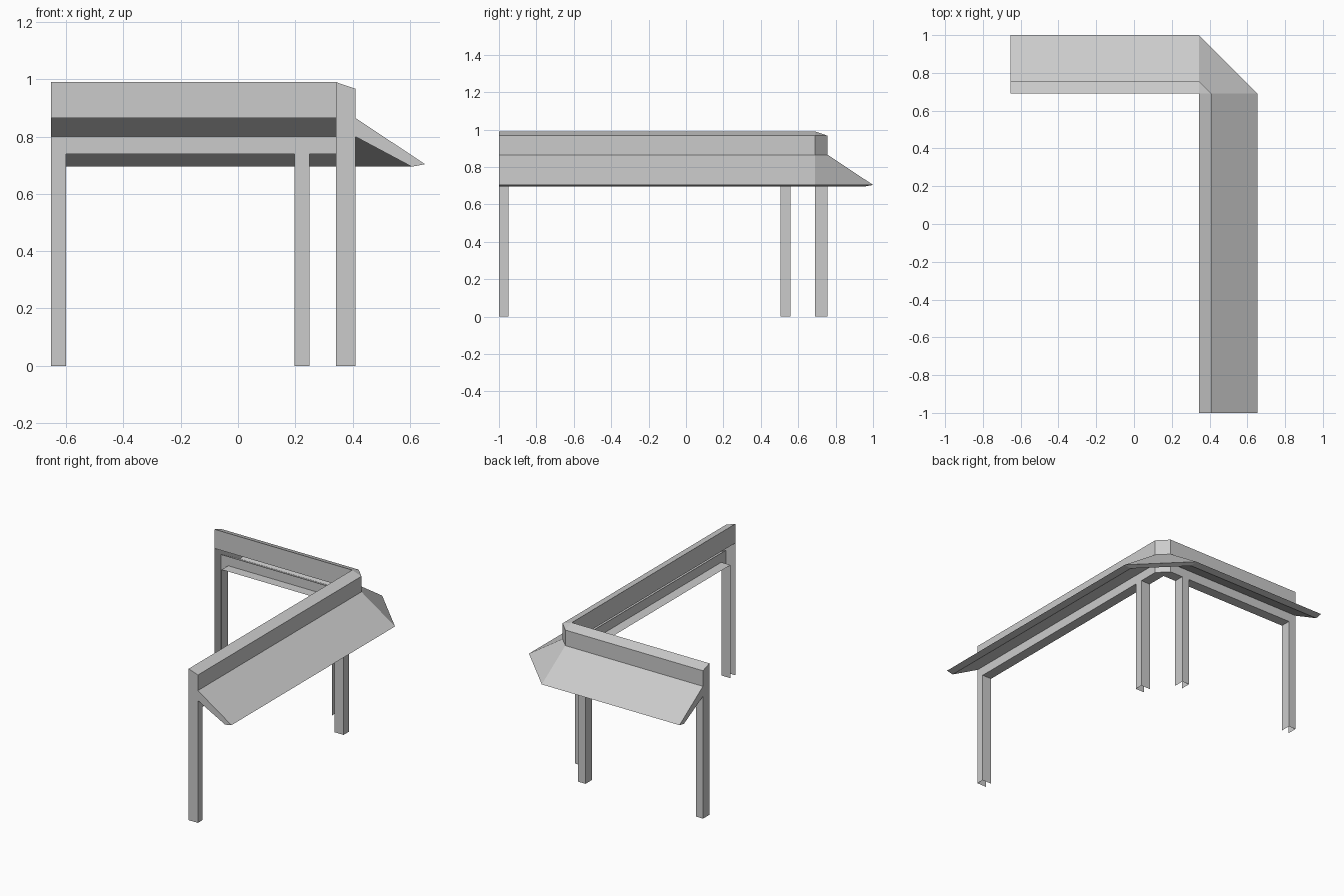
import bpy, bmesh
from mathutils import Vector

if "Cube" in bpy.data.objects:
    bpy.data.objects.remove(bpy.data.objects["Cube"])

# Inner corner of the L plan, arm lengths and section depth
CX, CY = 0.343, 0.69
LENGTH = (0.996, 1.69)          # arm 0 runs to -x, arm 1 runs to -y
P = 0.067                       # post and beam depth
LEDGE = 0.74
POSTS = (((0.093, 0.146), (0.944, 0.996)),
         ((0.131, 0.184), (1.64, 1.69)))
# Section as (distance out from the wall line, height)
SECTION = [(P, LEDGE), (P, 0.80), (0.264, 0.695), (0.31, 0.704),
           (P, 0.865), (P, 0.967), (0, 0.99), (0, 0.865)]


def place(arm, s, d, z):
    """s = distance along the arm from the corner, d = distance outward."""
    return Vector((CX - s, CY + d, z) if arm == 0 else (CX + d, CY - s, z))


def direction(arm, s, d, z):
    return place(arm, s, d, z) - place(arm, 0, 0, 0)


def face(bm, pts, hint=None):
    f = bm.faces.new([bm.verts.new(p) for p in pts])
    f.normal_update()
    if hint is not None and f.normal.dot(hint) < 0:
        f.normal_flip()


def finish(bm, name):
    bmesh.ops.remove_doubles(bm, verts=bm.verts, dist=1e-5)
    me = bpy.data.meshes.new(name)
    bm.to_mesh(me)
    bm.free()
    ob = bpy.data.objects.new(name, me)
    bpy.context.collection.objects.link(ob)


# Parapet and sloping awning: one section swept round the corner
bm = bmesh.new()
stations = [(0, LENGTH[0]), (0, 0), (1, 0), (1, LENGTH[1])]
rings = [[bm.verts.new(place(a, s, d, z)) for d, z in SECTION] for a, s in stations]
for r, q in zip(rings, rings[1:]):
    for j in range(len(SECTION) - 1):
        quad = [r[j], r[j + 1], q[j + 1], q[j]]
        if len({tuple(round(c, 5) for c in v.co) for v in quad}) > 2:
            bm.faces.new(quad)
# End panels, running down to the ground as the outer post sides
for arm in (0, 1):
    L = LENGTH[arm]
    outline = [(0, 0), (P, 0)] + SECTION[1:7]
    face(bm, [place(arm, L, d, z) for d, z in outline], direction(arm, 1, 0, 0))
finish(bm, "awning_and_parapet")

# Ledge under the lower beam, interrupted at the posts
bm = bmesh.new()
down = Vector((0, 0, -1))
for arm in (0, 1):
    (a0, a1), (b0, b1) = POSTS[arm]
    for s0, s1 in ((0, a0), (a1, b0)):
        face(bm, [place(arm, s, d, LEDGE) for s, d in
                  ((s0, 0), (s1, 0), (s1, P), (s0, P))], down)
face(bm, [place(0, 0, 0, LEDGE), place(0, 0, P, LEDGE), place(1, 0, P, LEDGE)], down)
finish(bm, "beam_ledge")

# Channel-shaped posts, open towards the wall
for arm in (0, 1):
    for k, (s0, s1) in enumerate(POSTS[arm]):
        bm = bmesh.new()
        face(bm, [place(arm, s, P, z) for s, z in
                  ((s0, 0), (s1, 0), (s1, LEDGE), (s0, LEDGE))], direction(arm, 0, 1, 0))
        sides = [(s0, -1)] + ([(s1, 1)] if k == 0 else [])
        for s, sign in sides:
            face(bm, [place(arm, s, d, z) for d, z in
                      ((0, 0), (P, 0), (P, LEDGE), (0, LEDGE))], direction(arm, sign, 0, 0))
        finish(bm, ("back_post", "side_post")[arm] + ("_inner", "_end")[k])
